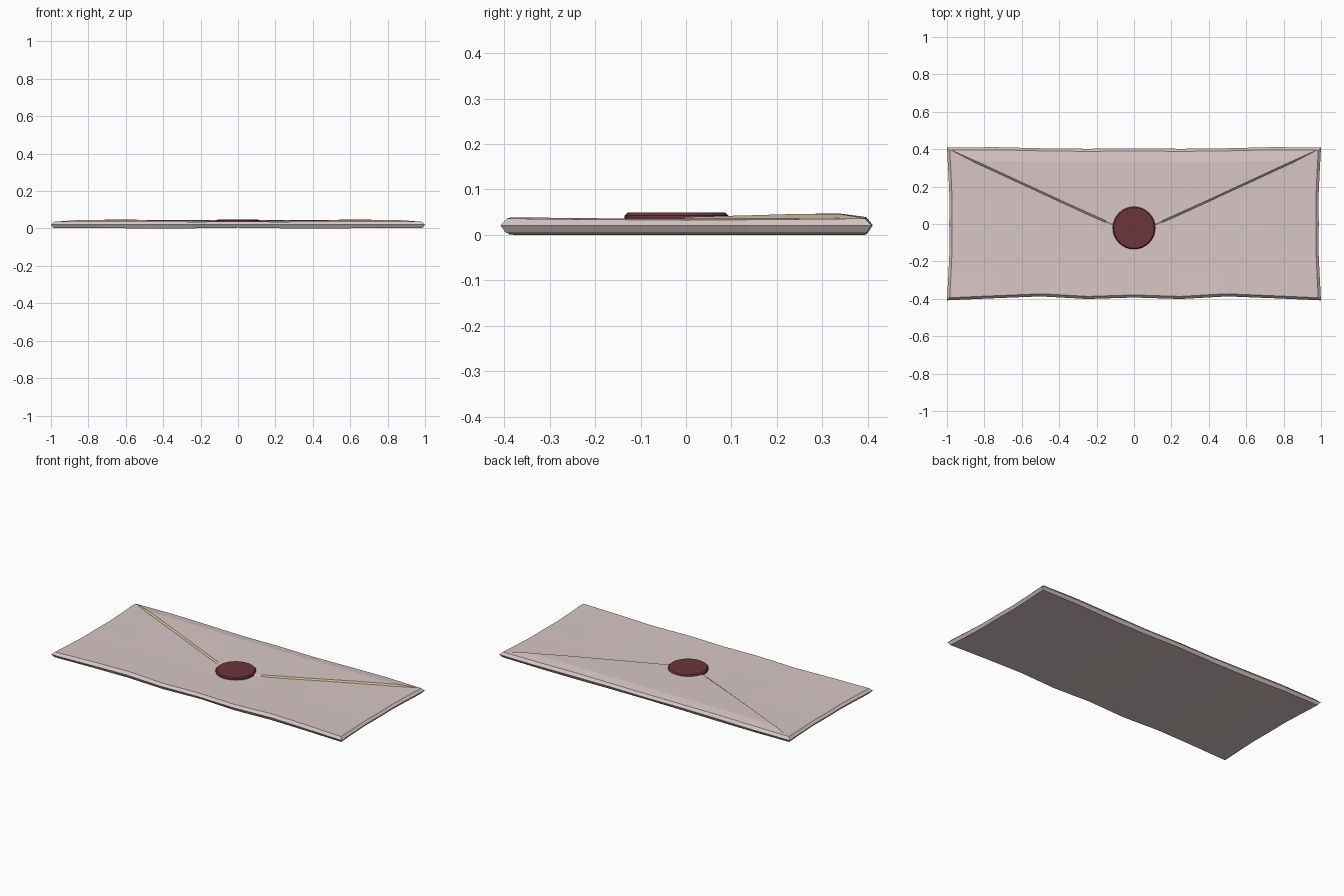
import bpy, bmesh, math

if "Cube" in bpy.data.objects:
    bpy.data.objects.remove(bpy.data.objects["Cube"])


def material(name, rgb):
    m = bpy.data.materials.new(name)
    m.diffuse_color = (*rgb, 1)
    m.use_nodes = True
    m.node_tree.nodes["Principled BSDF"].inputs["Base Color"].default_value = m.diffuse_color
    return m


paper = material("paper", (0.68, 0.57, 0.56))
lining = material("flap_edge", (0.60, 0.48, 0.30))
wax = material("wax", (0.15, 0.035, 0.042))


def lerp(points, x):
    x = abs(x)
    for (x0, v0), (x1, v1) in zip(points, points[1:]):
        if x <= x1:
            return v0 + (v1 - v0) * (x - x0) / (x1 - x0)
    return points[-1][1]


# Gently waved outline and thickness, mirrored about x = 0
FRONT = [(0, -.393), (.25, -.401), (.5, -.387), (.75, -.397), (1, -.408)]
BACK = [(0, .405), (.25, .402), (.5, .405), (.75, .411), (1, .408)]
SIDE = [(0, .988), (.15, .986), (.41, 1)]
TOP = [(0, .034), (.25, .033), (.5, .036), (.75, .036), (1, .033)]
BOTTOM = [(0, .004), (.25, .001), (.5, 0), (.75, .003), (1, .004)]
EDGE = [(0, 0), (.15, 0), (.41, .003)]


def top_z(x, y):
    return lerp(TOP, x) + lerp(EDGE, y)


def finish(bm, name, mats):
    bmesh.ops.recalc_face_normals(bm, faces=bm.faces)
    me = bpy.data.meshes.new(name)
    bm.to_mesh(me)
    bm.free()
    for m in mats:
        me.materials.append(m)
    ob = bpy.data.objects.new(name, me)
    bpy.context.collection.objects.link(ob)
    return ob


# Envelope body: top and bottom sheets joined to a wider middle rim
NX, NY = 8, 6
bm = bmesh.new()


def sheet_point(i, j, inset, z_func):
    u, v = -1 + 2 * i / NX, j / NY
    y = lerp(FRONT, u) + inset + v * (lerp(BACK, u) - lerp(FRONT, u) - 2 * inset)
    x = u * (lerp(SIDE, y) - inset)
    return bm.verts.new((x, y, z_func(x, y)))


def layer(inset, z_func):
    return {(i, j): sheet_point(i, j, inset, z_func)
            for i in range(NX + 1) for j in range(NY + 1)}


upper = layer(.014, top_z)
middle = layer(0, lambda x, y: .021)
lower = layer(.012, lambda x, y: lerp(BOTTOM, x))
for sheet in (upper, lower):
    for i in range(NX):
        for j in range(NY):
            bm.faces.new([sheet[k] for k in ((i, j), (i + 1, j), (i + 1, j + 1), (i, j + 1))])
ring = ([(i, 0) for i in range(NX)] + [(NX, j) for j in range(NY)]
        + [(i, NY) for i in range(NX, 0, -1)] + [(0, j) for j in range(NY, 0, -1)])
for a, b in zip(ring, ring[1:] + ring[:1]):
    for p, q in ((lower, middle), (middle, upper)):
        bm.faces.new((p[a], p[b], q[b], q[a]))
bmesh.ops.delete(bm, geom=[v for v in bm.verts if not v.link_faces], context='VERTS')
finish(bm, "envelope_body", [paper])

# Triangular closing flap, raised behind the crease, with tan cut edges
bm = bmesh.new()
rows = [(0, 0), (.13, .0085), (.35, .0085), (.6, .0075), (.85, .006), (1, .005)]
top_rows, rims = [], []
for t, lift in rows:
    row = []
    half = .975 * (1 - t)
    for i in range(NX + 1):
        u = -1 + 2 * i / NX
        x = u * half
        y = (lerp(BACK, x) - .014) * (1 - t) - .05 * t
        row.append(bm.verts.new((x, y, top_z(x, y) + lift + .0005)))
    top_rows.append(row)
    # foot of the cut edge, slightly outside the flap
    rims.append([bm.verts.new((v.co.x + s * .004, v.co.y - .010 * min(1, t * 8),
                               top_z(v.co.x, v.co.y) - .001))
                 for v, s in ((row[0], -1), (row[-1], 1))])
for a, b, ra, rb in zip(top_rows, top_rows[1:], rims, rims[1:]):
    for i in range(NX):
        bm.faces.new((a[i], a[i + 1], b[i + 1], b[i]))
    for k, end in enumerate((0, -1)):
        bm.faces.new((a[end], b[end], rb[k], ra[k])).material_index = 1
bmesh.ops.remove_doubles(bm, verts=bm.verts, dist=1e-5)
finish(bm, "flap", [paper, lining])

# Wax seal: round disc with a small bevelled rim
bm = bmesh.new()
bmesh.ops.create_cone(bm, cap_ends=True, segments=32, radius1=.114, radius2=.114, depth=.018)
bmesh.ops.translate(bm, verts=bm.verts, vec=(0, -.021, .040))
rim = [e for e in bm.edges if all(v.co.z > .045 for v in e.verts)]
bmesh.ops.bevel(bm, geom=rim, offset=.006, segments=1, affect='EDGES')
finish(bm, "wax_seal", [wax])
